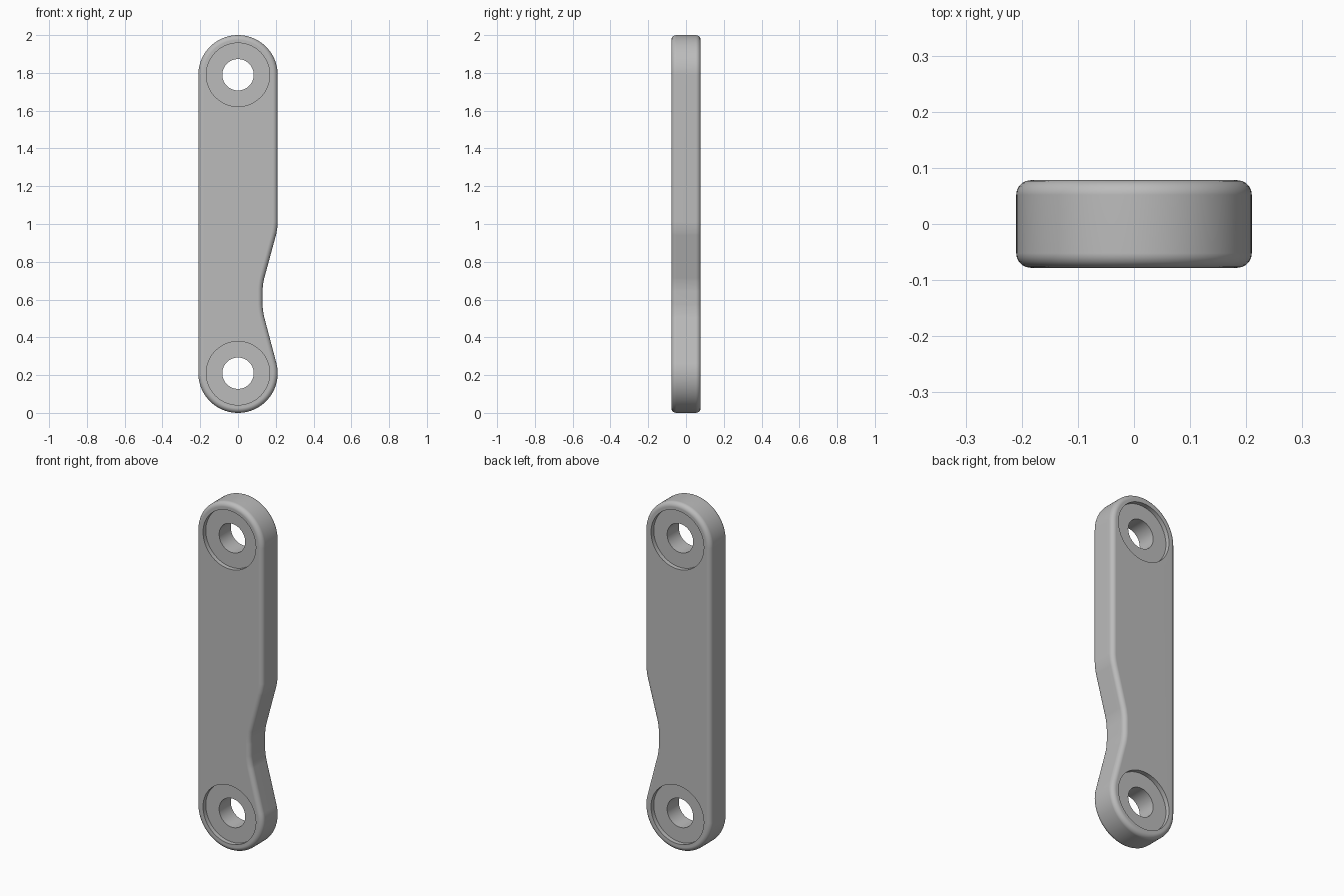
import bpy, bmesh
from math import sin, cos, radians, tau

R = 0.21           # end radius, also half the width
H = 0.078          # half the thickness
LOW, HIGH = R, 2 - R
HOLE, RECESS, DEPTH = 0.083, 0.168, 0.025

cube = bpy.data.objects.get("Cube")
if cube:
    bpy.data.objects.remove(cube, do_unlink=True)

metal = bpy.data.materials.new("plain_grey")
metal.use_nodes = True
grey = (0.5, 0.5, 0.5, 1)
metal.diffuse_color = grey
metal.node_tree.nodes["Principled BSDF"].inputs["Base Color"].default_value = grey


def add_object(name, bm):
    mesh = bpy.data.meshes.new(name)
    bm.to_mesh(mesh)
    bm.free()
    mesh.materials.append(metal)
    obj = bpy.data.objects.new(name, mesh)
    bpy.context.collection.objects.link(obj)
    return obj


def arc(z, start, end, steps):
    angles = [radians(start + (end - start) * i / steps) for i in range(steps + 1)]
    return [(R * cos(a), z + R * sin(a)) for a in angles]


def make_link():
    # Outline: two round ends with a waist cut into the left side
    notch = [(R, 0.975), (0.13, 0.68), (0.13, 0.54)]
    outline = arc(HIGH, 180, 0, 48) + notch + arc(LOW, 15, -180, 52)
    bm = bmesh.new()
    verts = [bm.verts.new((x, -H, z)) for x, z in outline]
    face = bm.faces.new(verts)
    corners = [v for v in verts if 0.5 < v.co.z < 1]
    bmesh.ops.bevel(bm, geom=corners, offset=0.035, segments=5,
                    profile=0.5, affect='VERTICES')
    # Thickness
    ext = bmesh.ops.extrude_face_region(bm, geom=list(bm.faces))
    moved = [g for g in ext["geom"] if isinstance(g, bmesh.types.BMVert)]
    bmesh.ops.translate(bm, verts=moved, vec=(0, 2 * H, 0))
    bmesh.ops.recalc_face_normals(bm, faces=bm.faces)
    # Rounded rims on both faces
    rims = [e for e in bm.edges if abs(e.verts[0].co.y - e.verts[1].co.y) < H]
    bmesh.ops.bevel(bm, geom=rims, offset=0.026, segments=5,
                    profile=0.5, affect='EDGES')
    return add_object("link_bar", bm)


def make_cutter(name, z):
    # Spool shape: narrow bore with a wide shallow recess at each end
    floor = H - DEPTH
    profile = [(RECESS, -2 * H), (RECESS, -floor), (HOLE, -floor),
               (HOLE, floor), (RECESS, floor), (RECESS, 2 * H)]
    n = 64
    bm = bmesh.new()
    rings = [[bm.verts.new((r * cos(tau * i / n), y, z + r * sin(tau * i / n)))
              for i in range(n)] for r, y in profile]
    for a, b in zip(rings, rings[1:]):
        for i in range(n):
            j = (i + 1) % n
            bm.faces.new((a[i], a[j], b[j], b[i]))
    bm.faces.new(rings[0])
    bm.faces.new(rings[-1])
    bmesh.ops.recalc_face_normals(bm, faces=bm.faces)
    cutter = add_object(name, bm)
    cutter.hide_render = True
    return cutter


link = make_link()
cutters = [make_cutter("lower_hole_cutter", LOW), make_cutter("upper_hole_cutter", HIGH)]
for cutter in cutters:
    mod = link.modifiers.new("hole", 'BOOLEAN')
    mod.operation = 'DIFFERENCE'
    mod.solver = 'EXACT'
    mod.object = cutter

# Bake the holes, then drop the cutters
depsgraph = bpy.context.evaluated_depsgraph_get()
cut_mesh = bpy.data.meshes.new_from_object(link.evaluated_get(depsgraph))
link.modifiers.clear()
link.data = cut_mesh
for cutter in cutters:
    bpy.data.objects.remove(cutter, do_unlink=True)

# Smooth curves, flat faces and crisp hole edges
bpy.ops.object.select_all(action='DESELECT')
link.select_set(True)
bpy.context.view_layer.objects.active = link
bpy.ops.object.shade_smooth_by_angle(angle=radians(35))
weighted = link.modifiers.new("flat_faces", 'WEIGHTED_NORMAL')
weighted.keep_sharp = True
